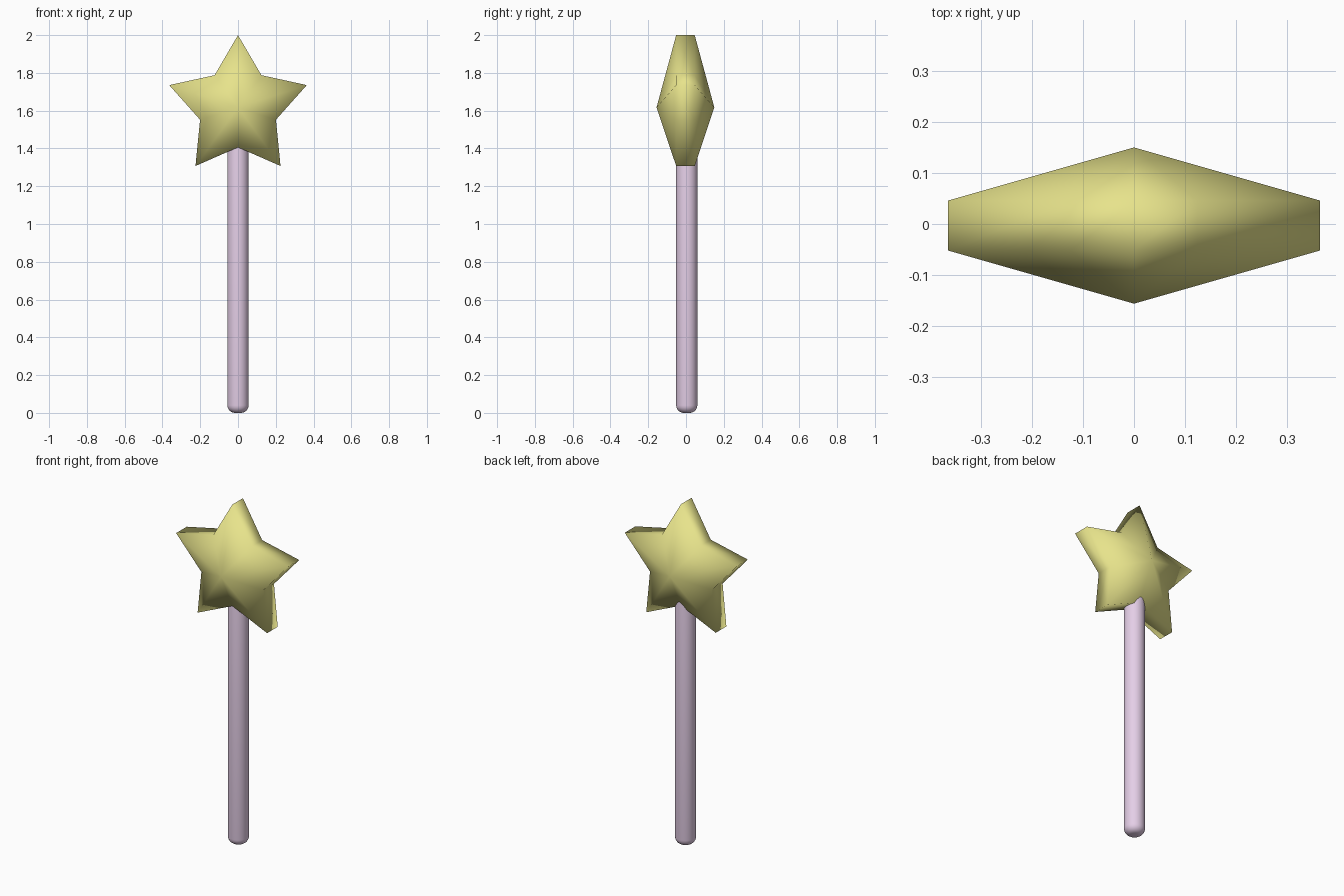
import bpy, bmesh, math

if "Cube" in bpy.data.objects:
    bpy.data.objects.remove(bpy.data.objects["Cube"])


def make_object(name, bm, color):
    bmesh.ops.recalc_face_normals(bm, faces=bm.faces[:])
    mesh = bpy.data.meshes.new(name)
    bm.to_mesh(mesh)
    bm.free()
    for p in mesh.polygons:
        p.use_smooth = True
    mat = bpy.data.materials.new(name + "_color")
    mat.diffuse_color = color
    mat.use_nodes = True
    mat.node_tree.nodes["Principled BSDF"].inputs["Base Color"].default_value = mat.diffuse_color
    mesh.materials.append(mat)
    obj = bpy.data.objects.new(name, mesh)
    bpy.context.collection.objects.link(obj)
    return obj


# Puffy five-pointed star: two rims, each fanned to a raised centre
CENTER_Z, OUTER, INNER = 1.617, 0.383, 0.211
Y_MID, RIM, APEX = -0.003, 0.049, 0.153
bm = bmesh.new()
rims = []
for side in (-1, 1):
    rim = []
    for i in range(10):
        r = INNER if i % 2 else OUTER
        a = math.pi * i / 5
        rim.append(bm.verts.new((r * math.sin(a), Y_MID + side * RIM,
                                 CENTER_Z + r * math.cos(a))))
    apex = bm.verts.new((0, Y_MID + side * APEX, CENTER_Z))
    for i in range(10):
        bm.faces.new((rim[i], rim[(i + 1) % 10], apex))
    rims.append(rim)
front, back = rims
for i in range(10):
    j = (i + 1) % 10
    bm.faces.new((front[i], front[j], back[j], back[i]))
make_object("star", bm, (0.80, 0.77, 0.26, 1))

# Round handle with softly rounded ends, its top buried in the star
R, BEVEL, TOP, SIDES = 0.056, 0.04, 1.48, 32
profile = []
for k in range(7):
    a = math.pi / 2 * k / 6
    profile.append((R - BEVEL + BEVEL * math.sin(a), BEVEL * (1 - math.cos(a))))
profile += [(r, TOP - z) for r, z in reversed(profile)]
bm = bmesh.new()
rings = [[bm.verts.new((r * math.cos(2 * math.pi * i / SIDES),
                        0.004 + r * math.sin(2 * math.pi * i / SIDES), z))
          for i in range(SIDES)] for r, z in profile]
for lower, upper in zip(rings, rings[1:]):
    for i in range(SIDES):
        j = (i + 1) % SIDES
        bm.faces.new((lower[i], lower[j], upper[j], upper[i]))
bm.faces.new(rings[0])
bm.faces.new(rings[-1])
make_object("handle", bm, (0.78, 0.62, 0.80, 1))
